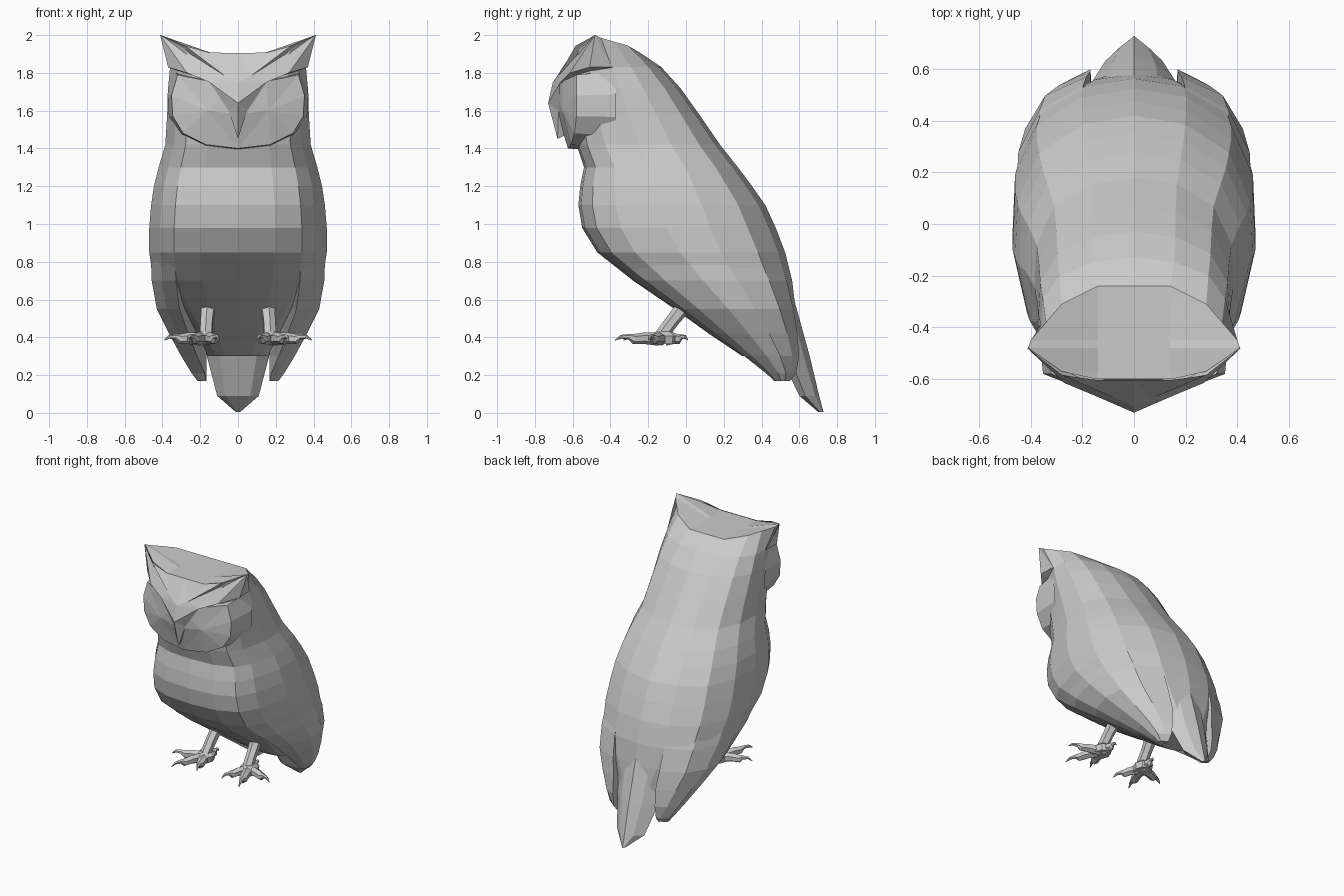
import bpy, bmesh, math
from mathutils import Vector

if "Cube" in bpy.data.objects:
    bpy.data.objects.remove(bpy.data.objects["Cube"])


def make(name, verts, faces, mirror=False):
    mesh = bpy.data.meshes.new(name)
    mesh.from_pydata([tuple(v) for v in verts], [], faces)
    bm = bmesh.new()
    bm.from_mesh(mesh)
    bmesh.ops.remove_doubles(bm, verts=bm.verts, dist=0.0005)
    bmesh.ops.recalc_face_normals(bm, faces=bm.faces)
    bm.to_mesh(mesh)
    bm.free()
    ob = bpy.data.objects.new(name, mesh)
    bpy.context.collection.objects.link(ob)
    if mirror:
        ob.modifiers.new("Mirror", 'MIRROR').merge_threshold = 0.0005
    return ob


def loft(name, rings, mirror=False, top=None):
    """Skin equal-sized rings; both ends are closed with fans."""
    n = len(rings[0])
    verts = [Vector(p) for r in rings for p in r]
    faces = [(i * n + j, i * n + (j + 1) % n, (i + 1) * n + (j + 1) % n, (i + 1) * n + j)
             for i in range(len(rings) - 1) for j in range(n)]
    for k, centre in ((0, top), (len(rings) - 1, None)):
        c = Vector(centre) if centre else sum((Vector(p) for p in rings[k]), Vector()) / n
        verts.append(c)
        faces += [(k * n + j, k * n + (j + 1) % n, len(verts) - 1) for j in range(n)]
    return make(name, verts, faces, mirror)


def both_sides(half):
    return half + [(-x, y, z) for x, y, z in half[-2:0:-1]]


def tube(name, pts, radii, sides=6, mirror=True):
    pts = [Vector(p) for p in pts]
    rings = []
    for i, p in enumerate(pts):
        d = (pts[min(i + 1, len(pts) - 1)] - pts[max(i - 1, 0)]).normalized()
        a = d.cross(Vector((0, 0, 1))).normalized()
        b = a.cross(d)
        rings.append([p + radii[i] * (a * math.cos(t) + b * math.sin(t))
                      for t in (math.tau * (k + .5) / sides for k in range(sides))])
    return loft(name, rings, mirror)


# Body: raised ear corners on the crown, then rounded sections (z, front, back, half width)
outline = [(0, -1), (.42, -.97), (.72, -.85), (.88, -.6), (1, -.12),
           (.98, .32), (.8, .71), (.43, .93), (0, 1)]


def section(z, f, b, w):
    return [(u * w, (f + b) / 2 + v * (b - f) / 2, z) for u, v in outline]


crown = [(0, -.6, 1.905), (.15, -.6, 1.905), (.28, -.57, 1.94), (.41, -.48, 2),
         (.40, -.45, 1.985), (.34, -.38, 1.965), (.28, -.31, 1.945), (.14, -.24, 1.905), (0, -.24, 1.905)]
sections = [(1.83, -.60, -.13, .36), (1.72, -.61, -.03, .37), (1.58, -.60, .07, .375),
            (1.42, -.58, .18, .385), (1.3, -.54, .275, .42), (1.2, -.56, .35, .445),
            (1.1, -.57, .42, .46), (.98, -.55, .475, .47), (.85, -.47, .525, .47),
            (.7, -.28, .562, .447), (.55, -.06, .58, .36), (.42, .12, .59, .25), (.3, .3, .60, .16)]
flat_top = [(min(x, .14), y, 1.905) for x, y, z in crown]
rings = [both_sides(flat_top), both_sides(crown)] + [both_sides(section(*s)) for s in sections]
loft("body", rings, top=(0, -.42, 1.905))

# Folded wing tips continue the sides of the body below the flanks
rings = []
for s in [(.85, -.46, .51, .462), (.7, -.28, .563, .457), (.55, -.065, .592, .43), (.42, .115, .607, .365),
          (.3, .285, .61, .30), (.21, .41, .59, .245), (.17, .46, .555, .215)]:
    pts = [(max(x, .168), y, z) for x, y, z in section(*s)[2:8]]
    f, b, z = pts[0][1], pts[-1][1], s[0]
    rings.append(pts + [(.166, f + (b - f) * .7, z), (.166, f + (b - f) * .3, z)])
loft("wing", rings, mirror=True)

# Tail: thin, ridged along the middle, pointed at the tip
tail = [(.72, .15, .42, .54), (.5, .18, .45, .60), (.3, .165, .5, .655),
        (.09, .11, .6, .705), (.005, .012, .70, .728)]
loft("tail", [both_sides([(0, f, z), (w * .6, f, z), (w, f + (b - f) * .3, z),
                          (w * .5, f + (b - f) * .8, z), (0, b, z)])
              for z, w, f, b in tail])

# Facial disc with a rim running back into the head
rim = [(0, -.69, 1.73), (.15, -.655, 1.755), (.32, -.58, 1.79), (.352, -.58, 1.68),
       (.345, -.58, 1.57), (.29, -.59, 1.48), (.17, -.61, 1.42), (0, -.625, 1.40)]
n = len(rim)
faces = [(i, i + 1, 2 * n) for i in range(n - 1)] + [(0, 2 * n, 2 * n + 1), (2 * n, n - 1, 2 * n + 1)]
faces += [(i, i + 1, n + i + 1, n + i) for i in range(n - 1)]
back = [(x * 1.06, -.37, 1.6 + (z - 1.6) * 1.1) for x, y, z in rim]
make("face_disc", rim + back + [(.16, -.655, 1.6), (0, -.68, 1.58)], faces, True)

# Forehead and brows sweeping up into the ear tufts
make("brow", [(0, -.603, 1.906), (.15, -.603, 1.907), (.412, -.482, 2), (.07, -.675, 1.785),
              (0, -.705, 1.75), (.15, -.665, 1.75), (.27, -.615, 1.80), (.37, -.51, 1.83),
              (.365, -.39, 1.83), (.15, -.45, 1.75), (.28, -.585, 1.943)],
     [(0, 1, 3), (1, 10, 3), (10, 2, 3), (0, 3, 4), (3, 5, 4), (3, 2, 6, 5), (2, 7, 6), (2, 8, 7),
      (5, 6, 9), (6, 7, 9), (7, 8, 9)], True)

# Beak
make("beak", [(0, -.705, 1.75), (0, -.73, 1.64), (0, -.68, 1.45), (.15, -.665, 1.75),
              (.05, -.675, 1.60), (0, -.64, 1.47)],
     [(0, 3, 1), (3, 4, 1), (4, 2, 1), (4, 5, 2)], True)

# Legs and feet
tube("leg", [(.155, .0, .58), (.165, -.07, .49), (.17, -.13, .41)], [.042, .036, .036])
hub = Vector((.175, -.12, .395))
loft("foot", [[hub + Vector((r * math.cos(t), r * 1.2 * math.sin(t), h))
               for t in (math.tau * k / 8 for k in range(8))]
              for r, h in ((.035, .035), (.062, .012), (.055, -.03))], mirror=True)
for x, y in ((.39, -.2), (.27, -.375), (.1, -.33), (.16, .01)):
    reach = Vector((x, y, .395)) - hub
    path = [hub + reach * t + Vector((0, 0, h))
            for t, h in ((.1, -.005), (.42, 0), (.62, -.004), (.72, .008), (.88, .008), (1, -.01))]
    tube("toe", path, [.034, .03, .027, .015, .01, .002])
